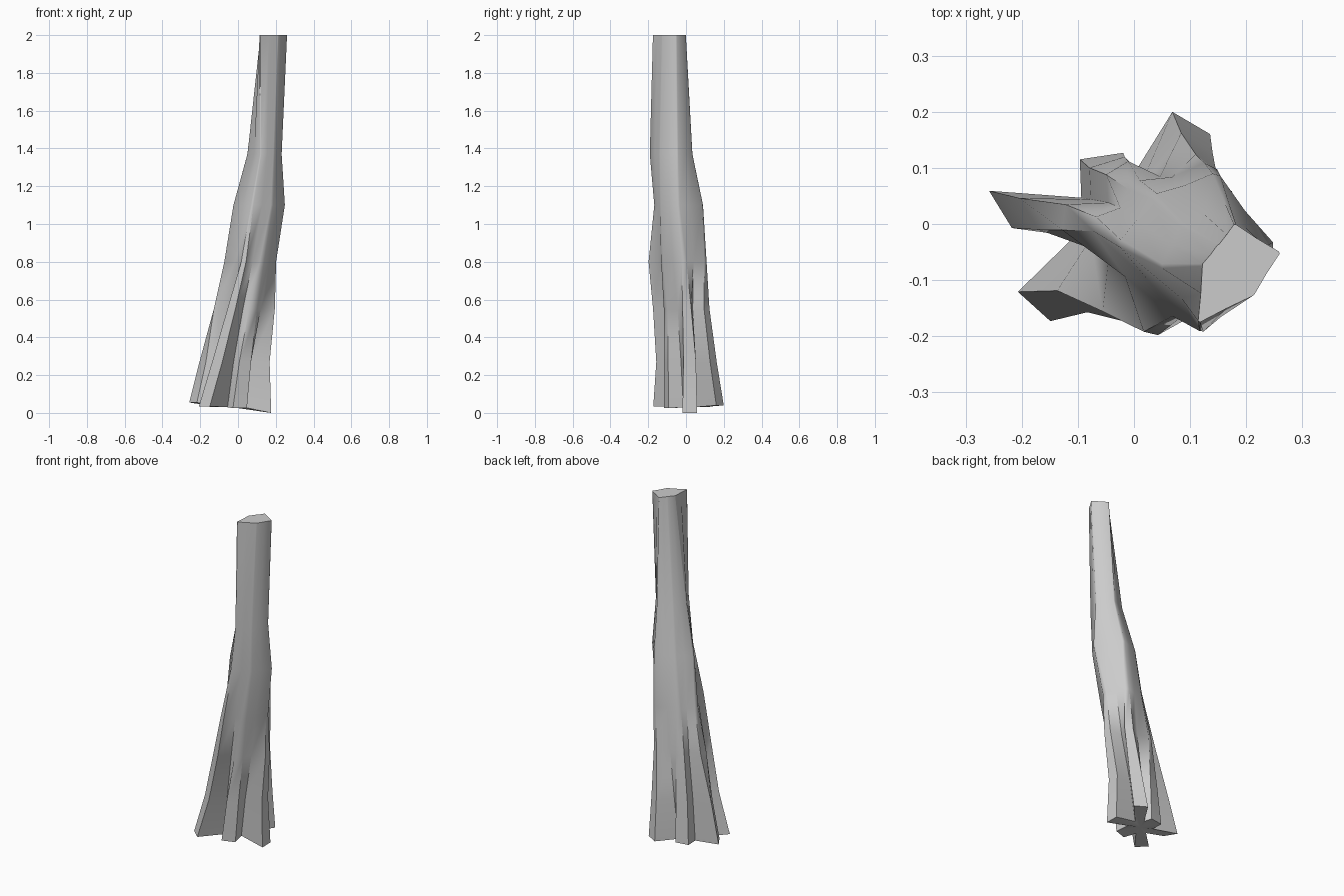
import bpy, bmesh
from mathutils import Vector, Matrix

if "Cube" in bpy.data.objects:
    bpy.data.objects.remove(bpy.data.objects["Cube"])

# Root ridges: centre line of each of the six lobes at successive heights
levels = [0.03, 0.27, 0.55, 0.8, 1.1, 1.37, 2.0]
ridges = [
    [(-.238, .026), (-.187, .018), (-.125, .012), (-.07, .0), (-.024, -.035), (.05, -.075), (.122, -.073)],
    [(-.178, -.147), (-.11, -.138), (-.035, -.165), (.03, -.195), (.075, -.166), (.12, -.191), (.116, -.174)],
    [(.01, -.105), (.038, -.106), (.08, -.108), (.127, -.125), (.18, -.135), (.19, -.14), (.213, -.127)],
    [(.175, .02), (.165, .02), (.193, .005), (.2, -.01), (.248, -.04), (.23, -.045), (.259, -.051)],
    [(.102, .18), (.112, .145), (.128, .11), (.137, .103), (.147, .088), (.167, .033), (.18, -.001)],
    [(-.058, .121), (-.048, .11), (-.03, .1), (.0, .07), (.035, .05), (.085, .0), (.15, -.037)],
]
foot_lift = [.025, .005, -.005, -.03, .01, .0]
tip_twist = [.6, 0, 0, 0, .15, -.1]
half_width = [.039, .033, .023, .013, .007, .004, .002]
valley_radius = [.07, .08, .093, .11, 1, 1, 1]


def ring(bm, i):
    tips = [Vector(r[i]) for r in ridges]
    c = sum(tips, Vector((0, 0))) / 6
    verts = []
    for k, tip in enumerate(tips):
        d = (tip - c).normalized()
        side = Vector((-d.y, d.x)) * half_width[i]
        if i < 2:
            side = Matrix.Rotation(tip_twist[k], 2) @ side
        z = levels[i] + (foot_lift[k] if i == 0 else 0)
        mid = (tip + tips[(k + 1) % 6]) / 2 - c
        valley = c + mid.normalized() * min(valley_radius[i], mid.length)
        for p in (tip - side, tip + side, valley):
            verts.append(bm.verts.new((p.x, p.y, z if p is not valley else levels[i])))
    return verts, c


# Trunk skin lofted through the rings
bm = bmesh.new()
rings = [ring(bm, i) for i in range(len(levels))]
for (a, _), (b, _) in zip(rings, rings[1:]):
    for j in range(18):
        n = (j + 1) % 18
        bm.faces.new((a[j], a[n], b[n], b[j]))

# Star-shaped sole and flat sawn top
foot, c = rings[0]
hub = bm.verts.new((c.x, c.y, levels[0]))
for j in range(18):
    bm.faces.new((hub, foot[(j + 1) % 18], foot[j]))
bm.faces.new(rings[-1][0])
bmesh.ops.recalc_face_normals(bm, faces=bm.faces)

mesh = bpy.data.meshes.new("tree_trunk")
bm.to_mesh(mesh)
bm.free()
trunk = bpy.data.objects.new("tree_trunk", mesh)
bpy.context.collection.objects.link(trunk)
bpy.context.view_layer.objects.active = trunk
trunk.select_set(True)
bpy.ops.object.shade_smooth_by_angle(angle=0.85)
